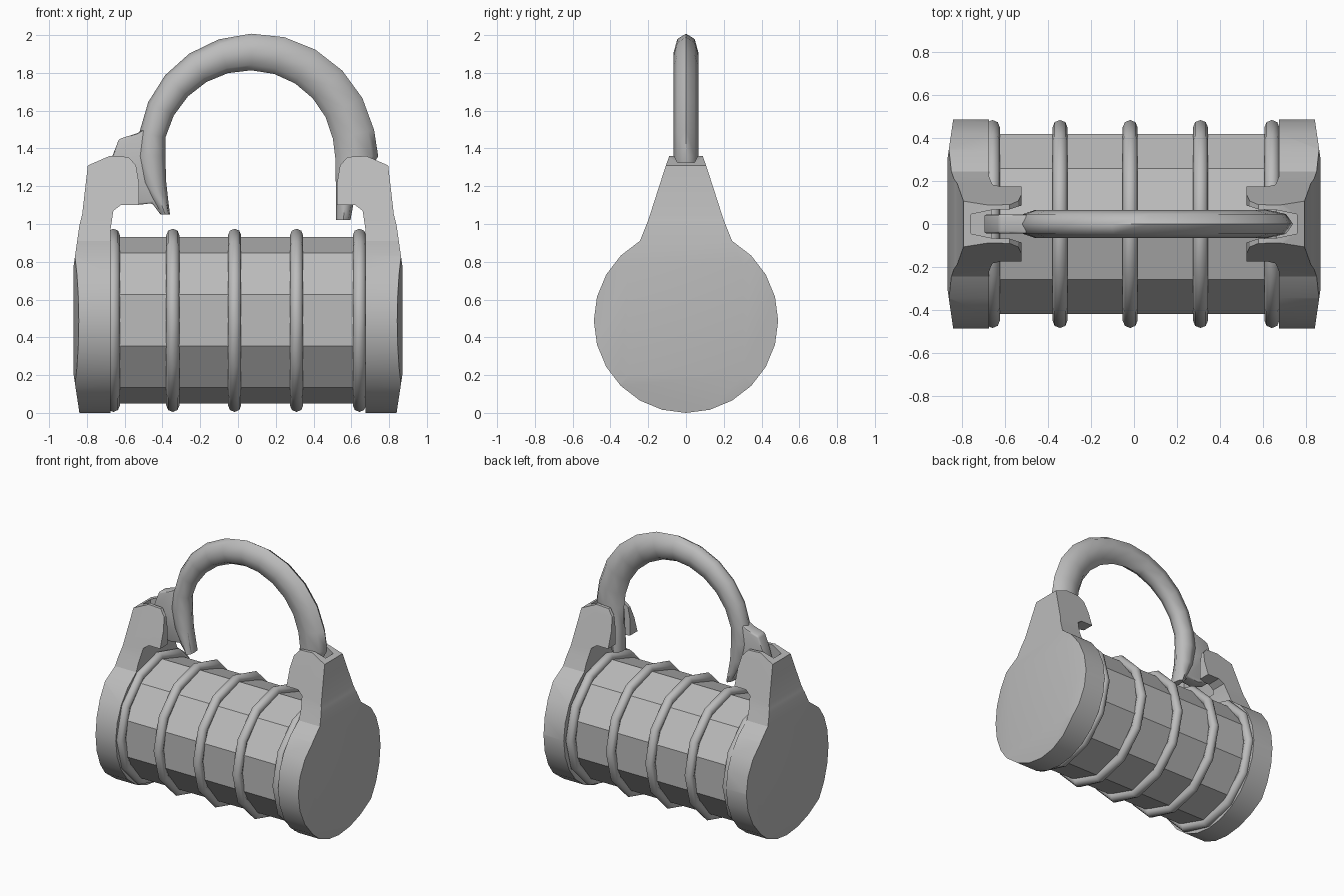
import bpy, bmesh
from math import radians, cos, sin, pi
from mathutils import Vector, Matrix

cube = bpy.data.objects.get("Cube")
if cube:
    bpy.data.objects.remove(cube, do_unlink=True)

metal = bpy.data.materials.new("grey metal")
metal.use_nodes = True
GREY = (0.5, 0.5, 0.5, 1)
metal.diffuse_color = GREY
metal.node_tree.nodes["Principled BSDF"].inputs["Base Color"].default_value = GREY

AXIS_Z = 0.49   # height of the barrel's axis


def make(name, bm):
    bmesh.ops.recalc_face_normals(bm, faces=bm.faces)
    mesh = bpy.data.meshes.new(name)
    bm.to_mesh(mesh)
    bm.free()
    mesh.materials.append(metal)
    obj = bpy.data.objects.new(name, mesh)
    bpy.context.collection.objects.link(obj)
    return obj


def smooth(obj, angle):
    for p in obj.data.polygons:
        p.use_smooth = True
    obj.data.set_sharp_from_angle(angle=radians(angle))


def skin(name, rings, closed=False):
    """Join equal rings of points with quads, capping the ends when open."""
    bm = bmesh.new()
    loops = [[bm.verts.new(p) for p in ring] for ring in rings]
    pairs = list(zip(loops, loops[1:])) + ([(loops[-1], loops[0])] if closed else [])
    for a, b in pairs:
        for i in range(len(a)):
            j = (i + 1) % len(a)
            bm.faces.new((a[i], a[j], b[j], b[i]))
    if not closed:
        bm.faces.new(loops[0])
        bm.faces.new(loops[-1])
    return make(name, bm)


def prism(name, profile, axis, lo, hi):
    """Extrude a 2D profile along one axis."""
    def place(p, d):
        q = list(p)
        q.insert(axis, d)
        return q
    return skin(name, [[place(p, d) for p in profile] for d in (lo, hi)])


def mirrored(points):
    """Profile of (half_width, other) closed by its reflection."""
    return points + [(-a, b) for a, b in reversed(points)]


def bake(obj):
    deps = bpy.context.evaluated_depsgraph_get()
    mesh = bpy.data.meshes.new_from_object(obj.evaluated_get(deps))
    obj.modifiers.clear()
    obj.data = mesh


# Barrel: ten flat sides with a corner at the top
barrel = [[(x, 0.44 * sin(2 * pi * i / 10), AXIS_Z + 0.44 * cos(2 * pi * i / 10))
           for i in range(10)] for x in (-0.7, 0.7)]
skin("barrel", barrel)

# Hoops round the barrel
for n, x in enumerate((-0.66, -0.345, -0.018, 0.31, 0.643)):
    rings = []
    for i in range(12):
        t = 2 * pi * i / 12
        rings.append([(x + 0.035 * sin(u), (0.45 + 0.035 * cos(u)) * sin(t),
                       AXIS_Z + (0.45 + 0.035 * cos(u)) * cos(t))
                      for u in (2 * pi * k / 8 for k in range(8))])
    smooth(skin(f"hoop_{n + 1}", rings, closed=True), 60)

# End cap: round disc with a tapering post, trimmed by its front and top outlines
R = 0.488
disc = [(R * cos(radians(60 - 15 * i)), R + R * sin(radians(60 - 15 * i)))
        for i in range(21)]
neck = [(0.2, 1.02), (0.105, 1.315), (0.09, 1.355), (0.075, 1.45)]
side = [(-y, z) for y, z in reversed(neck)]
cap = prism("left_end_cap", neck[::-1] + disc + side[::-1], 0, 0.4, 1.0)

front_outline = [(0.675, -0.1), (0.675, 0.97), (0.66, 1.07), (0.62, 1.1), (0.525, 1.1),
                 (0.525, 1.22), (0.54, 1.31), (0.58, 1.355), (0.68, 1.36), (0.795, 1.31),
                 (0.825, 1.05), (0.84, 0.99), (0.87, 0.78), (0.87, 0.2), (0.838, -0.01),
                 (0.83, -0.1)]
top_outline = [(0.4, 0.6), (0.825, 0.6), (0.843, 0.487), (0.876, 0.26)]
top_outline += [(x, -y) for x, y in reversed(top_outline)]
slot_outline = [(0.4, 0.09), (0.53, 0.085), (0.58, 0.068), (0.66, 0.066), (0.76, 0.045)]
slot_outline += [(x, -y) for x, y in reversed(slot_outline)]
trims = [(prism("front_trim", front_outline, 1, -0.7, 0.7), 'INTERSECT'),
         (prism("top_trim", top_outline, 2, -0.5, 2.0), 'INTERSECT'),
         (prism("slot_trim", slot_outline, 2, 1.04, 1.6), 'DIFFERENCE')]
for cutter, operation in trims:
    mod = cap.modifiers.new(cutter.name, 'BOOLEAN')
    mod.object = cutter
    mod.operation = operation
    mod.solver = 'EXACT'
bake(cap)
for cutter, _ in trims:
    bpy.data.objects.remove(cutter, do_unlink=True)

other = bpy.data.objects.new("right_end_cap", cap.data.copy())
bpy.context.collection.objects.link(other)
other.data.transform(Matrix.Scale(-1, 4, (1, 0, 0)))
other.data.flip_normals()
for obj in (cap, other):
    smooth(obj, 28)

# Handle: oval tube swept through (inner, outer) edge points
spans = [((-0.36, 1.05), (-0.41, 1.05)), ((-0.37, 1.13), (-0.46, 1.13)),
         ((-0.38, 1.22), (-0.51, 1.22)), ((-0.385, 1.36), (-0.54, 1.36))]
STEPS = 10
for i in range(STEPS + 1):
    f = i / STEPS
    t = radians(168 - 156 * f)
    spans.append(tuple((0.07 + r * cos(t), 1.36 + r * sin(t))
                       for r in (0.465 - 0.023 * f, 0.605 + 0.06 * f + 0.05 * f * (1 - f))))
spans += [((0.515, 1.35), (0.742, 1.36)), ((0.518, 1.2), (0.66, 1.2)),
          ((0.52, 1.1), (0.61, 1.1)), ((0.52, 1.02), (0.595, 1.02))]
rings = []
for inner, outer in spans:
    a = Vector((inner[0], 0, inner[1]))
    b = Vector((outer[0], 0, outer[1]))
    mid, half = (a + b) / 2, (b - a) / 2
    rings.append([mid + half * cos(u) + Vector((0, 0.065 * sin(u), 0))
                  for u in (2 * pi * k / 8 for k in range(8))])
smooth(skin("handle", rings), 60)

# Latch: flat fin joining the handle to the right post
latch_outline = [(-0.5, 1.5), (-0.535, 1.48), (-0.63, 1.45), (-0.665, 1.36), (-0.7, 1.25),
                 (-0.64, 1.13), (-0.54, 1.1), (-0.455, 1.11), (-0.41, 1.05), (-0.365, 1.05),
                 (-0.4, 1.25), (-0.42, 1.4)]
latch = prism("latch", latch_outline, 1, -0.045, 0.045)
bevel = latch.modifiers.new("soft edges", 'BEVEL')
bevel.width = 0.012
bevel.segments = 2
bake(latch)
smooth(latch, 40)
